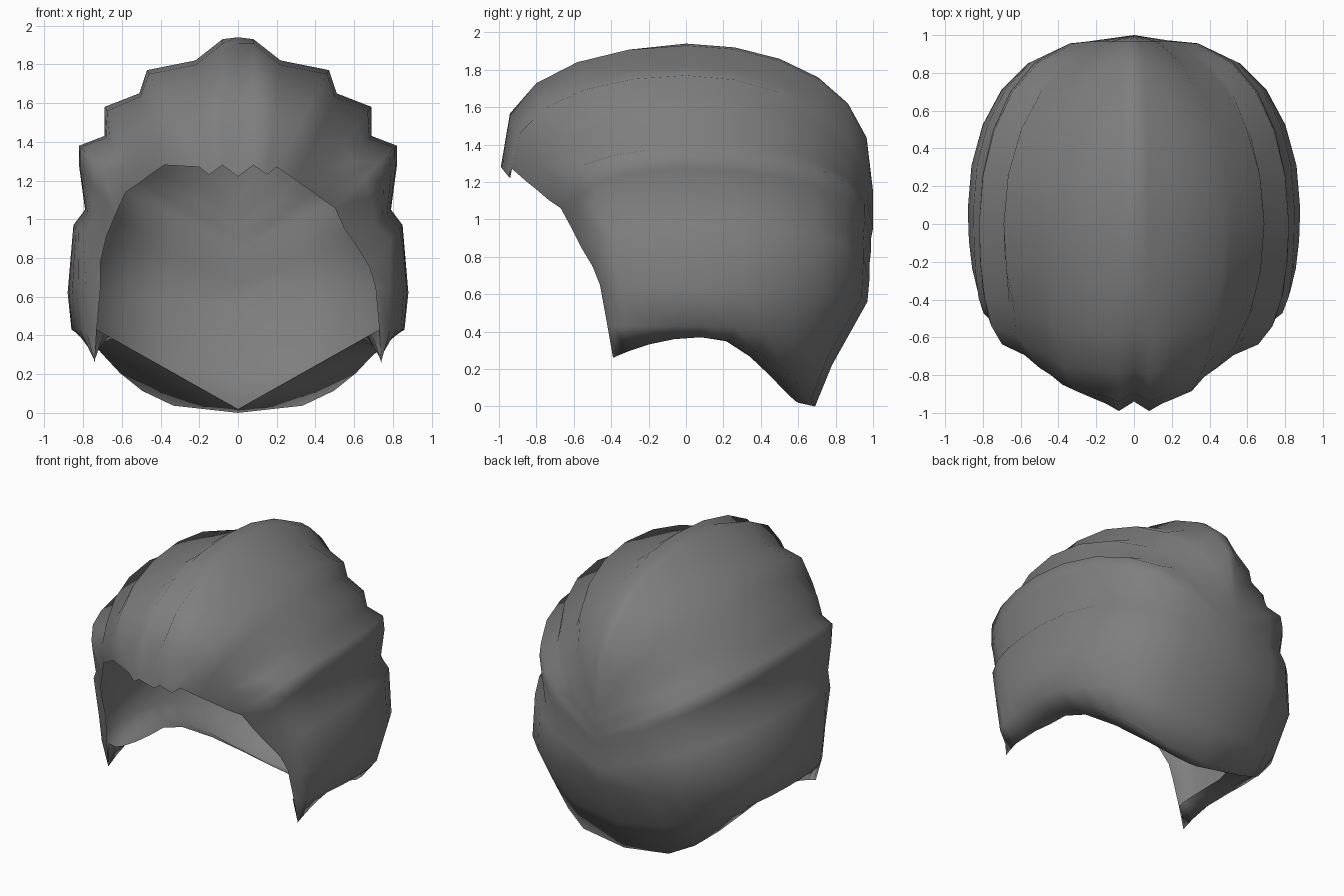
import bpy
import bmesh
from math import sin, cos, pi, radians
from mathutils import Vector

cube = bpy.data.objects.get("Cube")
if cube:
    bpy.data.objects.remove(cube, do_unlink=True)

hair_grey = bpy.data.materials.new("hair_grey")
hair_grey.use_nodes = True
colour = (0.21, 0.21, 0.21, 1)
hair_grey.diffuse_color = colour
hair_grey.node_tree.nodes["Principled BSDF"].inputs["Base Color"].default_value = colour

# Each lock line runs from the hairline, over the widest section, to the back seam:
# hairline x, y, z; widest section x, z; back seam y, z; front and back roundness
LOCKS = [
    (0, -.94, 1.22, 0, 1.94, 1, 1.15, .9, .75),
    (.08, -.99, 1.28, .08, 1.93, 1, 1.13, .7, .75),
    (.15, -.95, 1.23, .22, 1.82, 1, 1.11, .75, .8),
    (.2, -.93, 1.27, .47, 1.77, 1, 1.09, .8, 1),
    (.3, -.85, 1.2, .51, 1.65, 1, 1.05, .9, 1),
    (.36, -.8, 1.16, .69, 1.58, 1, 1, 1.2, 1),
    (.44, -.73, 1.1, .69, 1.43, 1, .95, .9, .85),
    (.5, -.67, 1.06, .82, 1.38, .99, .9, .6, .7),
    (.55, -.61, .95, .82, 1.27, .99, .84, .55, .65),
    (.62, -.56, .85, .79, 1.05, .98, .75, .55, .65),
    (.68, -.5, .75, .85, .97, .98, .67, .4, .65),
    (.71, -.46, .65, .88, .62, .97, .56, .7, .65),
    (.73, -.42, .43, .86, .43, .78, .22, .7, .65),
    (.74, -.39, .26, .75, .37, .69, 0, 2, .6),
    # inner edge of the underside rim
    (.73, -.4, .43, .64, .38, .6, .02, .7, 2.6),
]
# The lowest locks drop towards the nape faster than they narrow
NAPE_DROP = {12: 1.2, 13: 1.7}
FRONT_STEPS, BACK_STEPS = 5, 6


def quarter_arc(end, mid, steps, narrowing, drop):
    """Rounded quarter curve from end (first) up to mid (last)."""
    points = []
    for i in range(steps + 1):
        angle = (1 - i / steps) * pi / 2
        rise = max(cos(angle), 0)
        points.append(Vector((
            end.x + (mid.x - end.x) * rise ** narrowing,
            mid.y + (end.y - mid.y) * sin(angle),
            end.z + (mid.z - end.z) * rise ** drop)))
    return points


def lock_line(index, side):
    fx, fy, fz, mx, mz, by, bz, front_round, back_round = LOCKS[index]
    # The fringe is swept higher and wider on one side
    if side < 0 and 4 <= index <= 10:
        sweep = min(.08, .03 * (11 - index))
        fx, fz = fx + sweep, fz + sweep
    # Lower locks are widest a little further back
    mid = Vector((mx, .08 if index > 9 else 0, mz))
    drop = NAPE_DROP.get(index, back_round)
    front = quarter_arc(Vector((fx, fy, fz)), mid, FRONT_STEPS, front_round, front_round)
    back = quarter_arc(Vector((0, by, bz)), mid, BACK_STEPS, back_round, drop)
    line = front + back[-2::-1]
    return [Vector((p.x * side, p.y, p.z)) for p in line]


# Hair shell: skin the lock lines on each side, then weld the seam
bm = bmesh.new()
for side in (1, -1):
    rows = [[bm.verts.new(p) for p in lock_line(i, side)] for i in range(len(LOCKS))]
    for upper, lower in zip(rows, rows[1:]):
        for k in range(len(upper) - 1):
            quad = [upper[k], lower[k], lower[k + 1], upper[k + 1]]
            bm.faces.new(quad if side > 0 else quad[::-1])
bmesh.ops.remove_doubles(bm, verts=bm.verts, dist=.002)
bmesh.ops.recalc_face_normals(bm, faces=bm.faces)

mesh = bpy.data.meshes.new("hair_shell")
bm.to_mesh(mesh)
bm.free()
mesh.materials.append(hair_grey)
hair = bpy.data.objects.new("hair_shell", mesh)
bpy.context.collection.objects.link(hair)

# Soft locks, with only the underside rim left crisp
bpy.context.view_layer.objects.active = hair
hair.select_set(True)
bpy.ops.object.shade_smooth_by_angle(angle=radians(100))
